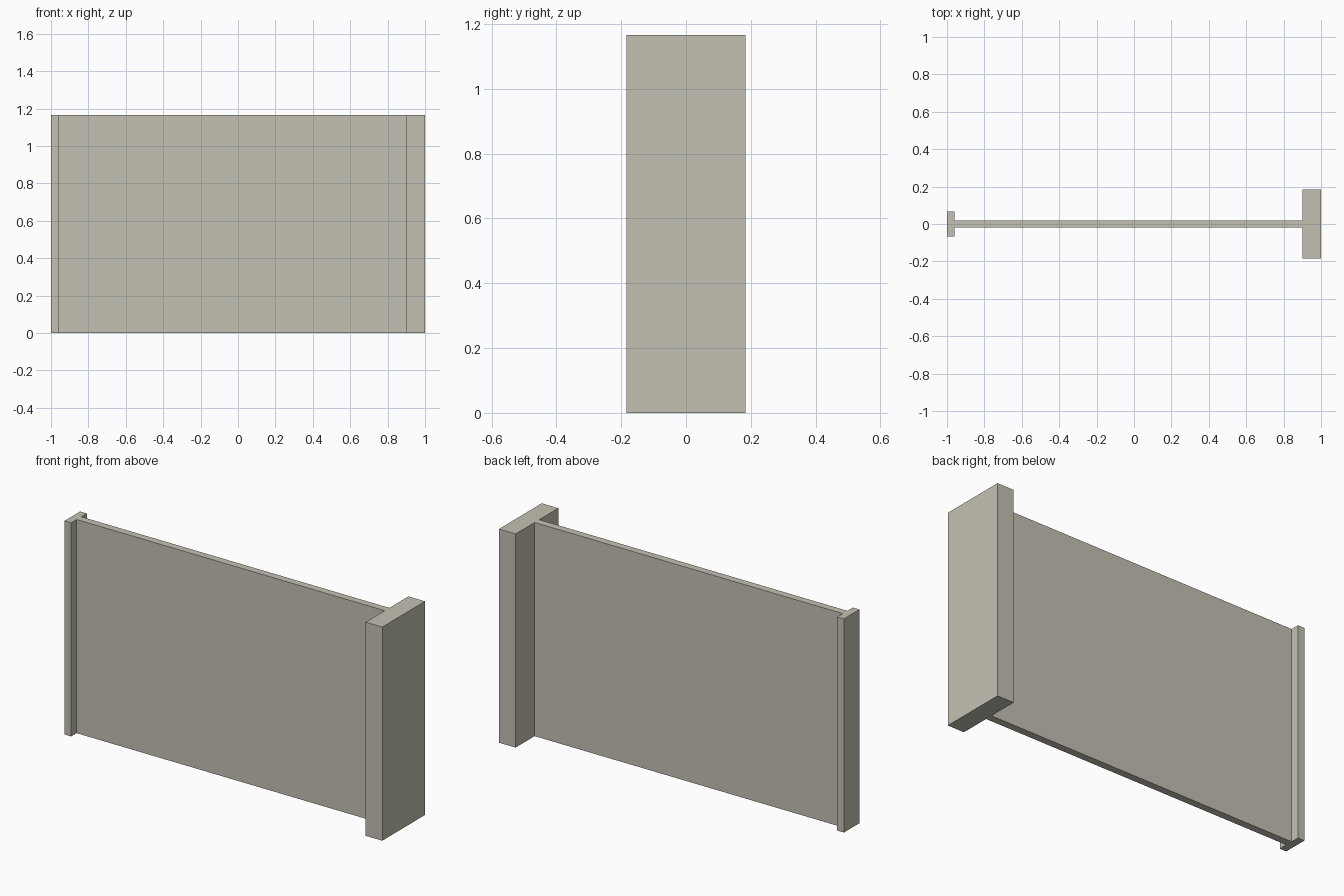
import bpy
import bmesh

if "Cube" in bpy.data.objects:
    bpy.data.objects.remove(bpy.data.objects["Cube"])

HEIGHT = 1.166

# Half of the plan outline: narrow flange, thin web, wide flange
half = [(-1.0, 0.067), (-0.96, 0.067), (-0.96, 0.02),
        (0.9, 0.02), (0.9, 0.184), (1.0, 0.184)]
outline = half + [(x, -y) for x, y in reversed(half)]

# Extrude the mirrored outline upwards
bm = bmesh.new()
base = bm.faces.new([bm.verts.new((x, y, 0)) for x, y in outline])
ext = bmesh.ops.extrude_face_region(bm, geom=[base], use_keep_orig=True)
top = [v for v in ext["geom"] if isinstance(v, bmesh.types.BMVert)]
bmesh.ops.translate(bm, verts=top, vec=(0, 0, HEIGHT))
bmesh.ops.recalc_face_normals(bm, faces=bm.faces)

mesh = bpy.data.meshes.new("flanged_beam")
bm.to_mesh(mesh)
bm.free()

# Warm grey material
mat = bpy.data.materials.new("warm grey")
mat.diffuse_color = (0.55, 0.53, 0.45, 1)
mat.use_nodes = True
mat.node_tree.nodes["Principled BSDF"].inputs["Base Color"].default_value = mat.diffuse_color
mesh.materials.append(mat)

beam = bpy.data.objects.new("flanged_beam", mesh)
bpy.context.collection.objects.link(beam)
